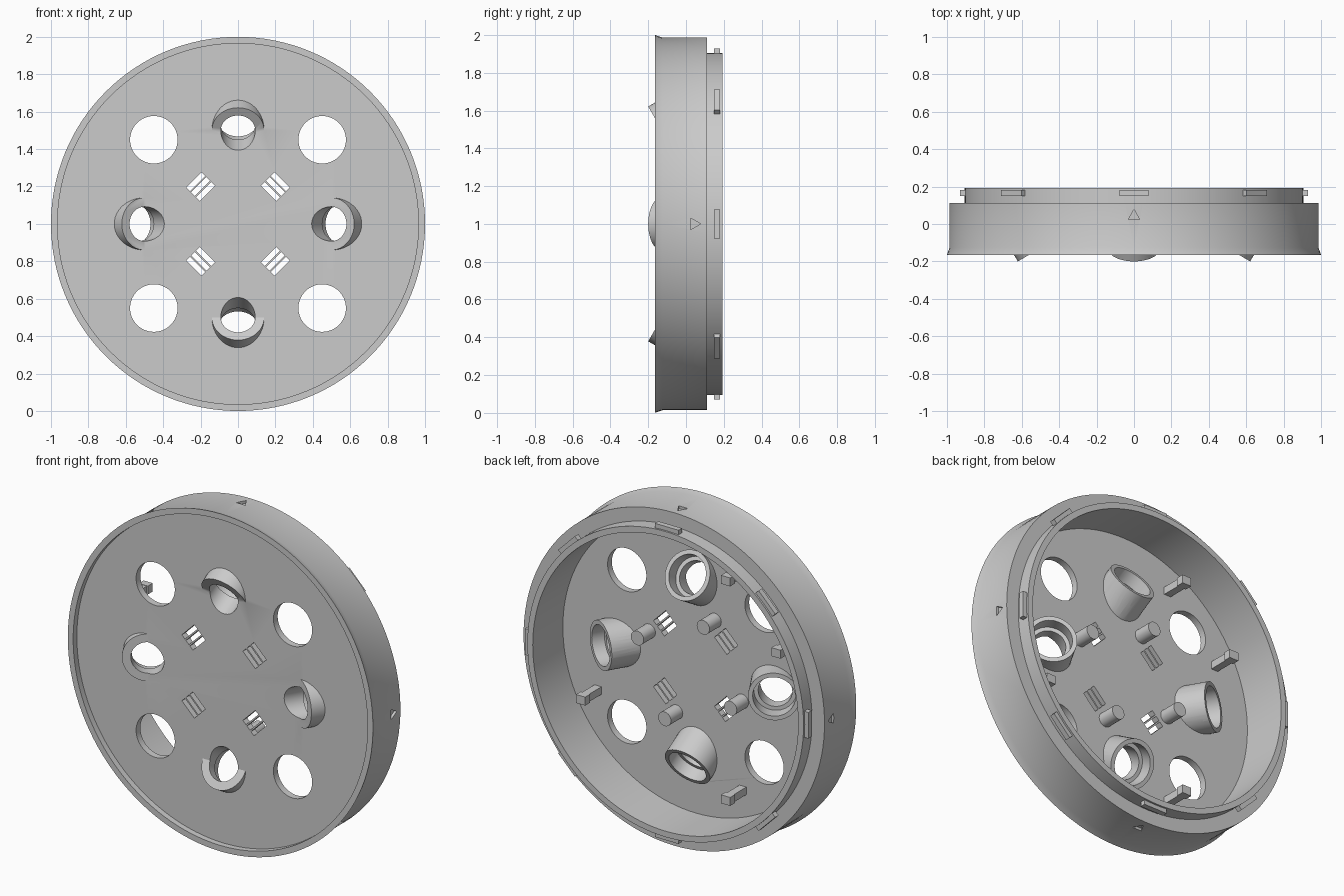
import bpy, bmesh, math
from mathutils import Matrix, Vector

if "Cube" in bpy.data.objects:
    bpy.data.objects.remove(bpy.data.objects["Cube"])

grey = bpy.data.materials.new("light grey")
grey.diffuse_color = (0.6, 0.6, 0.6, 1)
grey.use_nodes = True
grey.node_tree.nodes["Principled BSDF"].inputs["Base Color"].default_value = grey.diffuse_color
FLOOR_F, FLOOR_B = -0.13, -0.09      # front and back of the thin plate
TILT = math.radians(30)
QUARTERS = [math.pi / 2 * k for k in range(4)]


def make(name, bm):
    bmesh.ops.recalc_face_normals(bm, faces=bm.faces)
    me = bpy.data.meshes.new(name)
    bm.to_mesh(me)
    bm.free()
    me.materials.append(grey)
    ob = bpy.data.objects.new(name, me)
    bpy.context.collection.objects.link(ob)
    return ob


def frame(a, r=0.0, y=0.0):
    """Local x = tangent, y = depth, z = outward, on the disc at angle a."""
    c, s = math.cos(a), math.sin(a)
    m = Matrix(((s, 0, c), (0, 1, 0), (-c, 0, s))).to_4x4()
    m.translation = (r * c, y, 1 + r * s)
    return m


def add_box(bm, size, m):
    bmesh.ops.create_cube(bm, size=1, matrix=m @ Matrix.Diagonal((*size, 1)))


def add_rod(bm, r, p, d, s0, s1, seg=48):
    """Cylinder along direction d from p + d*s0 to p + d*s1."""
    m = Matrix.Translation(p + d * (s0 + s1) / 2) @ d.to_track_quat('Z', 'Y').to_matrix().to_4x4()
    bmesh.ops.create_cone(bm, cap_ends=True, segments=seg, radius1=r, radius2=r, depth=s1 - s0, matrix=m)


def boolean(ob, tool, op):
    mod = ob.modifiers.new("cut", 'BOOLEAN')
    mod.operation, mod.object, mod.solver = op, tool, 'EXACT'
    bpy.context.view_layer.objects.active = ob
    bpy.ops.object.modifier_apply(modifier=mod.name)
    bpy.data.objects.remove(tool)


def smooth(ob):
    bpy.ops.object.select_all(action='DESELECT')
    ob.select_set(True)
    bpy.context.view_layer.objects.active = ob
    bpy.ops.object.shade_smooth_by_angle(angle=math.radians(30))


# Round housing: turned profile (radius, depth)
profile = [(0.3, FLOOR_F), (0.965, FLOOR_F), (0.965, -0.165), (1.0, -0.165), (0.986, -0.125),
           (0.986, 0.112), (0.905, 0.112), (0.905, 0.192), (0.87, 0.192), (0.87, FLOOR_B), (0.3, FLOOR_B)]
N = 128
bm = bmesh.new()
rings = [[bm.verts.new((r * math.cos(2 * math.pi * i / N), y, 1 + r * math.sin(2 * math.pi * i / N)))
          for i in range(N)] for r, y in profile[1:-1]]
for a, b in zip(rings, rings[1:]):
    for i in range(N):
        bm.faces.new((a[i], a[(i + 1) % N], b[(i + 1) % N], b[i]))
bm.faces.new(rings[0])
bm.faces.new(rings[-1])
housing = make("housing", bm)

# Large round windows, vent slits and triangle marks cut out
back = Vector((0, 1, 0))
bm = bmesh.new()
for q in QUARTERS:
    diag = q + math.pi / 4
    add_rod(bm, 0.127, frame(diag, 0.45 * math.sqrt(2)).translation, back, -0.3, 0.0, 64)
    for k in (-1, 0, 1):
        add_box(bm, (0.115, 0.2, 0.028), frame(diag, 0.2 * math.sqrt(2) + 0.037 * k, -0.11))
    m = frame(q, 0.97, 0)
    lo, hi = [[bm.verts.new(m @ Vector((x, y, z))) for x, y in ((-0.03, 0.025), (0.03, 0.025), (0, 0.078))]
              for z in (0, 0.1)]
    bm.faces.new(lo)
    bm.faces.new(hi)
    for i in range(3):
        j = (i + 1) % 3
        bm.faces.new((lo[i], lo[j], hi[j], hi[i]))
boolean(housing, make("window_cutter", bm), 'DIFFERENCE')

# Four tilted sockets with a stepped bore
for q in QUARTERS:
    p = frame(q, 0.5, FLOOR_F).translation
    out = Vector((math.cos(q), 0, math.sin(q)))
    d = out * math.sin(TILT) + back * math.cos(TILT)
    # socket base, clipped inside the plate
    bm = bmesh.new()
    add_rod(bm, 0.14, p, d, -0.2, 0.135)
    cut = bmesh.ops.bisect_plane(bm, geom=bm.verts[:] + bm.edges[:] + bm.faces[:],
                                 plane_co=(0, -0.11, 0), plane_no=(0, 1, 0), clear_inner=True)
    bmesh.ops.holes_fill(bm, edges=[e for e in bm.edges if e.is_boundary])
    boolean(housing, make("socket_base", bm), 'UNION')
    # hood standing out of the front
    bm = bmesh.new()
    add_rod(bm, 0.14, p, d, 0, 0.12)
    boolean(housing, make("socket_hood", bm), 'UNION')
    for r, s0 in ((0.092, -0.3), (0.115, 0.06)):
        bm = bmesh.new()
        add_rod(bm, r, p, d, s0, 0.3)
        boolean(housing, make("socket_bore", bm), 'DIFFERENCE')
smooth(housing)

# Eight locking tabs round the lip
bm = bmesh.new()
for k in range(8):
    add_box(bm, (0.155, 0.032, 0.04), frame(k * math.pi / 4, 0.909, 0.165))
make("locking_tabs", bm)

# Four round pegs on the inside
bm = bmesh.new()
for q in QUARTERS:
    add_rod(bm, 0.042, frame(q + math.radians(22.5), 0.33, FLOOR_B).translation, back, -0.02, 0.11, 32)
smooth(make("inner_pegs", bm))

# Four square clips with a thicker tip
bm = bmesh.new()
for x, z in ((-0.31, 0.65), (-0.31, -0.65), (-0.64, 0.31), (0.64, -0.31)):
    add_box(bm, (0.045, 0.17, 0.045), Matrix.Translation((x, FLOOR_B + 0.075, 1 + z)))
    add_box(bm, (0.06, 0.045, 0.05), Matrix.Translation((x, FLOOR_B + 0.14, 1 + z)))
make("inner_clips", bm)
